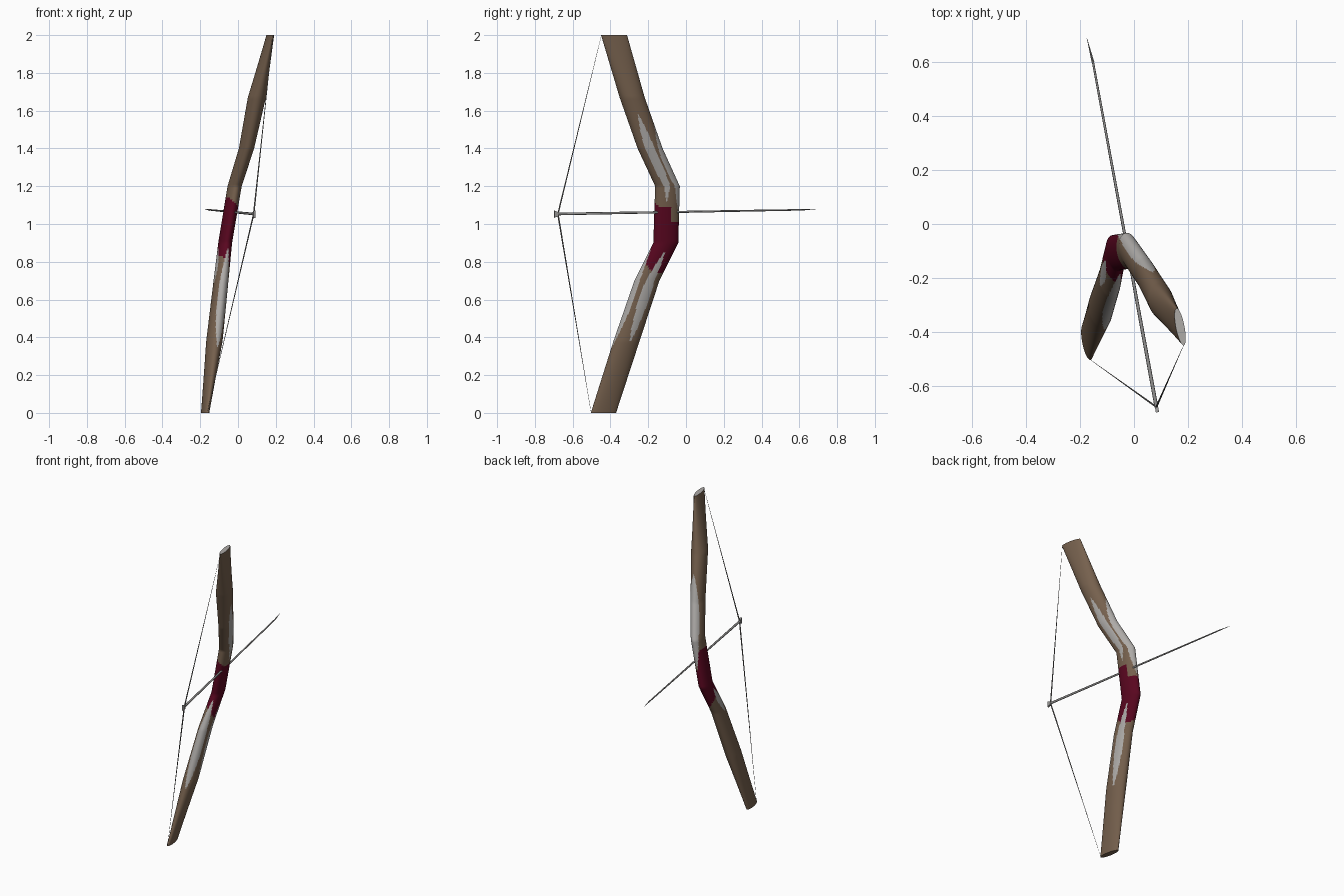
import bpy, bmesh, math
from mathutils import Vector, Matrix

if "Cube" in bpy.data.objects:
    bpy.data.objects.remove(bpy.data.objects["Cube"])


def material(name, rgb):
    m = bpy.data.materials.new(name)
    m.diffuse_color = (*rgb, 1)
    m.use_nodes = True
    m.node_tree.nodes["Principled BSDF"].inputs["Base Color"].default_value = m.diffuse_color
    return m


WOOD = material("brown wood", (.18, .118, .075))
SILVER = material("silver grey", (.42, .405, .39))
MAROON = material("maroon wrap", (.10, .002, .014))
STEEL = material("steel grey", (.30, .295, .29))
STRING = material("string grey", (.20, .195, .19))

FWD = Vector((-.19, .982, 0))      # shooting direction
SIDE = Vector((.982, .19, 0))      # to the archer's right
SIDES = 72

# limb stations: z, centre x, centre y, half depth, half thickness
STATIONS = [
    (0.0, -.174, -.437, .068, .018),
    (.38, -.125, -.315, .070, .042),
    (.70, -.090, -.207, .067, .038),
    (.90, -.068, -.107, .067, .035),
    (1.20, -.018, -.098, .066, .036),
    (1.40, .045, -.190, .067, .039),
    (1.67, .100, -.285, .067, .047),
    (2.0, .171, -.381, .070, .016),
]

# painted silver streaks: angle (0 = front, 90 = right), low z, high z, half width
STREAKS = [(98, 1.12, 1.58, 24), (8, 1.02, 1.56, 58), (80, .37, .86, 24),
           (170, .34, .88, 42), (262, .69, .87, 22)]


def limb_colour(angle, z):
    """0 wood, 1 silver, 2 maroon"""
    for mid, lo, hi, width in STREAKS:
        if lo < z < hi:
            off = abs((angle - mid + 180) % 360 - 180)
            if off < width * math.sin(math.pi * (z - lo) / (hi - lo)) ** .8:
                return 1
    a = math.radians(angle)
    top = 1.01 if angle < 75 else 1.115 - .03 * math.sin(a)
    low = .785 - .045 * math.cos(a - .87)
    return 2 if low < z < top else 0


def finish(bm, name, mats, angle=35):
    bmesh.ops.recalc_face_normals(bm, faces=bm.faces)
    me = bpy.data.meshes.new(name)
    bm.to_mesh(me)
    bm.free()
    ob = bpy.data.objects.new(name, me)
    bpy.context.collection.objects.link(ob)
    for m in mats:
        me.materials.append(m)
    bpy.ops.object.select_all(action='DESELECT')
    ob.select_set(True)
    bpy.context.view_layer.objects.active = ob
    bpy.ops.object.shade_smooth_by_angle(angle=math.radians(angle))
    return ob


# Bow body: loft of elliptical rings through the stations
bm = bmesh.new()
levels = []
for s, e in zip(STATIONS, STATIONS[1:]):
    n = max(1, round((e[0] - s[0]) / .01))
    for i in range(n):
        t = i / n
        levels.append([p + (q - p) * t for p, q in zip(s, e)])
levels.append(list(STATIONS[-1]))
rings = []
for z, x, y, depth, thick in levels:
    ring = []
    for k in range(SIDES):
        a = math.tau * k / SIDES
        ring.append(bm.verts.new(Vector((x, y, z)) + FWD * depth * math.cos(a)
                                 + SIDE * thick * math.sin(a)))
    rings.append(ring)
for i in range(len(rings) - 1):
    zmid = (levels[i][0] + levels[i + 1][0]) / 2
    for k in range(SIDES):
        j = (k + 1) % SIDES
        f = bm.faces.new((rings[i][k], rings[i][j], rings[i + 1][j], rings[i + 1][k]))
        f.material_index = limb_colour(360 * (k + .5) / SIDES, zmid)
bm.faces.new(rings[0])
bm.faces.new(rings[-1]).material_index = 1
finish(bm, "bow_body", [WOOD, SILVER, MAROON])


def rod(name, start, end, r1, r2, mat, sides=8):
    """Tapered rod between two points"""
    start, end = Vector(start), Vector(end)
    d = end - start
    rot = d.to_track_quat('Z', 'Y').to_matrix().to_4x4()
    bm = bmesh.new()
    bmesh.ops.create_cone(bm, cap_ends=True, segments=sides, radius1=r1, radius2=r2,
                          depth=d.length,
                          matrix=Matrix.Translation((start + end) / 2) @ rot)
    return finish(bm, name, [mat], 50)


# Drawn string, thin at the limb tips
NOCK = (.083, -.678, 1.053)
rod("upper_string", NOCK, (.184, -.449, 1.995), .004, .0006, STRING, 6)
rod("lower_string", NOCK, (-.162, -.503, .005), .004, .0006, STRING, 6)

# Arrow: shaft, pointed head and nock plate
NECK = (-.152, .60, 1.075)
rod("arrow_shaft", NOCK, NECK, .007, .004, STEEL)
rod("arrow_head", NECK, (-.175, .69, 1.079), .005, .0005, STEEL, 4)

bm = bmesh.new()
basis = Matrix((SIDE, FWD, (0, 0, 1))).transposed().to_4x4()
bmesh.ops.create_cube(bm, size=1, matrix=Matrix.Translation((.085, -.687, 1.052)) @ basis
                      @ Matrix.Diagonal((.012, .022, .038, 1)))
for v in bm.verts:                 # narrow towards the shaft
    if v.co.y > -.687:
        v.co.z = 1.052 + (v.co.z - 1.052) * .55
finish(bm, "arrow_nock", [STEEL])
